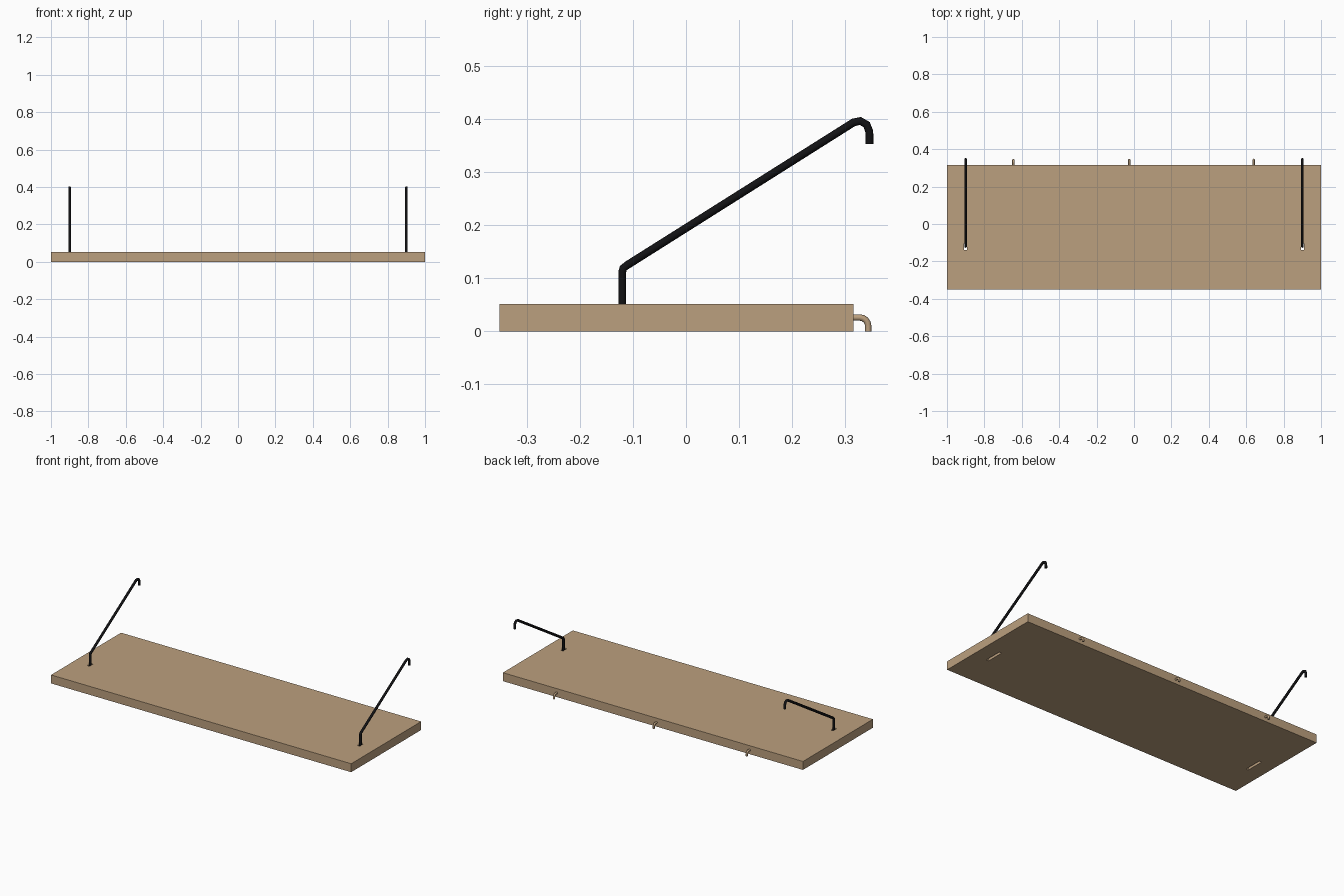
import bpy
import math

if "Cube" in bpy.data.objects:
    bpy.data.objects.remove(bpy.data.objects["Cube"])


def material(name, color):
    m = bpy.data.materials.new(name)
    m.diffuse_color = (*color, 1)
    m.use_nodes = True
    m.node_tree.nodes["Principled BSDF"].inputs["Base Color"].default_value = m.diffuse_color
    return m


WOOD = material("tan_wood", (0.50, 0.35, 0.21))
BLACK = material("black_metal", (0.006, 0.006, 0.007))


def box(name, lo, hi):
    bpy.ops.mesh.primitive_cube_add(size=1, location=[(a + b) / 2 for a, b in zip(lo, hi)])
    o = bpy.context.object
    o.name = name
    o.scale = [b - a for a, b in zip(lo, hi)]
    bpy.ops.object.transform_apply(location=True, rotation=False, scale=True)
    return o


def tube(name, x, path, radius, mat):
    """Round bar following a (y, z) path at a given x."""
    cu = bpy.data.curves.new(name, 'CURVE')
    cu.dimensions = '3D'
    cu.bevel_depth = radius
    cu.bevel_resolution = 2
    cu.use_fill_caps = True
    s = cu.splines.new('POLY')
    s.points.add(len(path) - 1)
    for p, (y, z) in zip(s.points, path):
        p.co = (x, y, z, 1)
    o = bpy.data.objects.new(name, cu)
    bpy.context.collection.objects.link(o)
    bpy.ops.object.select_all(action='DESELECT')
    o.select_set(True)
    bpy.context.view_layer.objects.active = o
    bpy.ops.object.convert(target='MESH')
    o = bpy.context.object
    o.data.materials.clear()
    o.data.materials.append(mat)
    bpy.ops.object.shade_smooth_by_angle(angle=math.radians(50))


# Flat board
board = box("board", (-1, -0.351, 0), (1, 0.315, 0.051))
board.data.materials.append(WOOD)

# Rod holes through the top and longer slots in the underside
cutters = []
for x in (-0.9, 0.9):
    cutters.append(box("hole_cutter", (x - 0.008, -0.138, -0.02), (x + 0.008, -0.104, 0.08)))
    cutters.append(box("slot_cutter", (x - 0.008, -0.139, -0.02), (x + 0.008, -0.03, 0.025)))
for c in cutters:
    c.hide_render = True
    mod = board.modifiers.new("cut", 'BOOLEAN')
    mod.operation = 'DIFFERENCE'
    mod.solver = 'EXACT'
    mod.object = c
    bpy.context.view_layer.objects.active = board
    bpy.ops.object.modifier_apply(modifier=mod.name)
for c in cutters:
    bpy.data.objects.remove(c)

# Black support rods with hooked top ends
rod_path = [(-0.12, 0.028), (-0.12, 0.112), (-0.118, 0.119), (-0.11, 0.125),
            (0.315, 0.393), (0.328, 0.396), (0.340, 0.389), (0.345, 0.376), (0.345, 0.353)]
for side, x in (("left", -0.9), ("right", 0.9)):
    tube(side + "_support_rod", x, rod_path, 0.0075, BLACK)

# Small hooks along the back edge
hook_path = [(0.30, 0.026), (0.327, 0.026)]
hook_path += [(0.327 + 0.016 * math.sin(a), 0.010 + 0.016 * math.cos(a))
              for a in (math.radians(d) for d in (22.5, 45, 67.5, 90))]
hook_path.append((0.343, 0.0))
for i, x in enumerate((-0.645, -0.025, 0.64)):
    tube("back_hook_%d" % (i + 1), x, hook_path, 0.006, WOOD)
